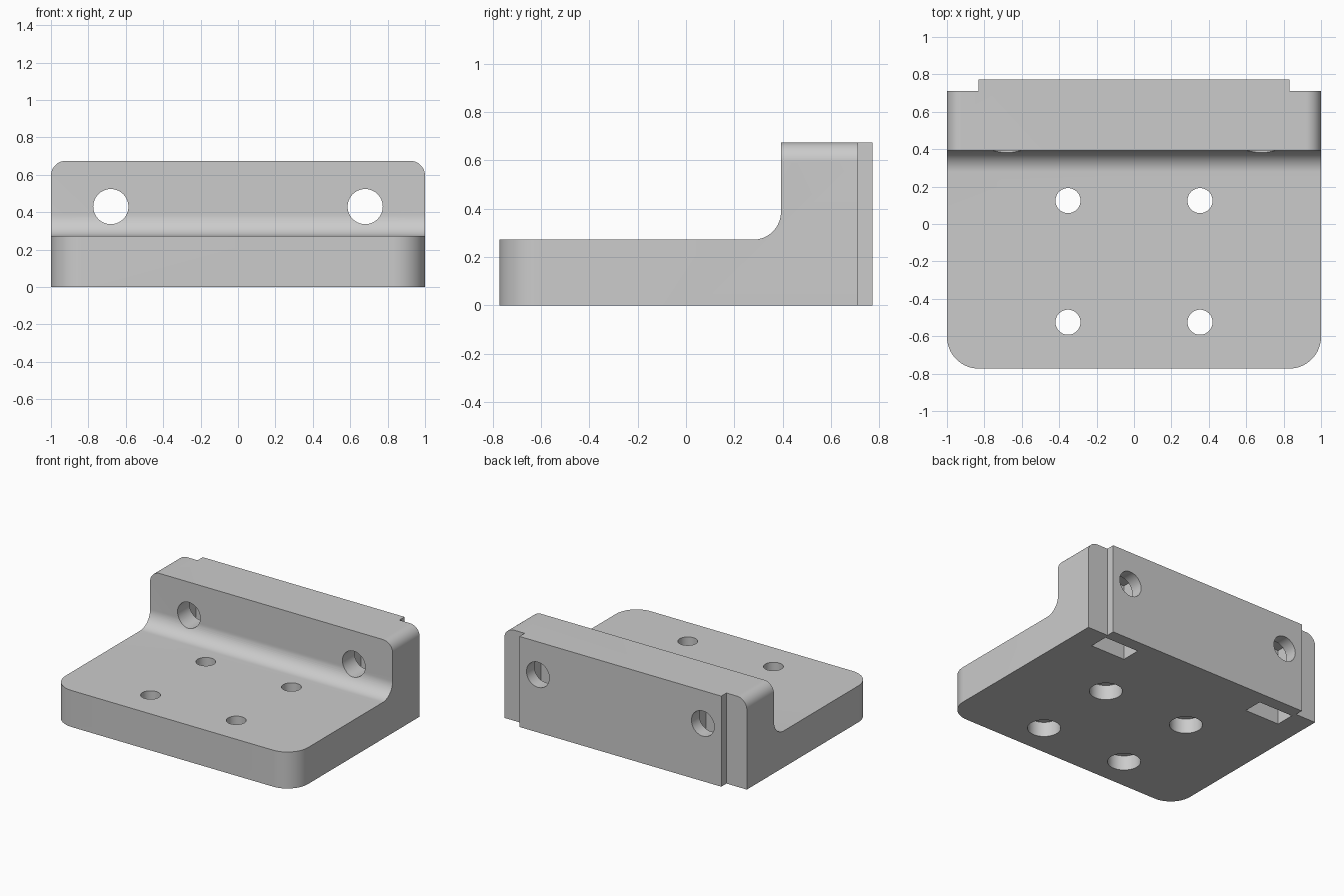
import bpy
import bmesh
from math import cos, sin, pi, radians
from mathutils import Vector

cube = bpy.data.objects.get("Cube")
if cube:
    bpy.data.objects.remove(cube, do_unlink=True)

grey = bpy.data.materials.new("light grey")
grey.use_nodes = True
grey.diffuse_color = (0.6, 0.6, 0.6, 1)
grey.node_tree.nodes["Principled BSDF"].inputs["Base Color"].default_value = (0.6, 0.6, 0.6, 1)

# Overall sizes
DEPTH = 0.773        # half of the y extent
BASE_TOP = 0.272
WALL_TOP = 0.675
WALL_FRONT = 0.393
HOLE_X, HOLE_Z = 0.68, 0.43


def arc(cx, cy, r, start, end, steps=16):
    """Points on an arc, angles in degrees."""
    angles = [radians(start + (end - start) * i / steps) for i in range(steps + 1)]
    return [(cx + r * cos(a), cy + r * sin(a)) for a in angles]


def prism(name, outline, axis, low, high):
    """Extrude a 2D outline along x, y or z."""
    place = {"x": lambda u, v, w: (w, u, v),
             "y": lambda u, v, w: (u, w, v),
             "z": lambda u, v, w: (u, v, w)}[axis]
    bm = bmesh.new()
    face = bm.faces.new([bm.verts.new(place(u, v, low)) for u, v in outline])
    out = bmesh.ops.extrude_face_region(bm, geom=[face])
    moved = [g for g in out["geom"] if isinstance(g, bmesh.types.BMVert)]
    bmesh.ops.translate(bm, verts=moved, vec=Vector(place(0, 0, high - low)))
    bmesh.ops.recalc_face_normals(bm, faces=bm.faces)
    mesh = bpy.data.meshes.new(name)
    bm.to_mesh(mesh)
    bm.free()
    mesh.materials.append(grey)
    obj = bpy.data.objects.new(name, mesh)
    bpy.context.collection.objects.link(obj)
    return obj


def combine(target, tool, operation):
    """Apply a boolean and remove the tool."""
    tool.hide_render = True
    mod = target.modifiers.new("cut", "BOOLEAN")
    mod.operation, mod.object, mod.solver = operation, tool, "EXACT"
    bpy.context.view_layer.objects.active = target
    bpy.ops.object.modifier_apply(modifier=mod.name)
    bpy.data.objects.remove(tool, do_unlink=True)


def bore(x, y, r, axis, low, high):
    """Round hole cutter."""
    return prism("bore", arc(x, y, r, 0, 360, 48)[:-1], axis, low, high)


# L-shaped side profile with a fillet at the foot of the wall
r = 0.115
side = [(-DEPTH, 0), (DEPTH, 0), (DEPTH, WALL_TOP), (WALL_FRONT, WALL_TOP)]
side += arc(WALL_FRONT - r, BASE_TOP + r, r, 0, -90)
side += [(-DEPTH, BASE_TOP)]
bracket = prism("angle_bracket", side, "x", -1, 1)

# Plan: rounded front corners and a raised pad on the back
r, pad, step = 0.17, 0.832, 0.712
plan = arc(-1 + r, -DEPTH + r, r, 180, 270) + arc(1 - r, -DEPTH + r, r, 270, 360)
plan += [(1, step), (pad, step), (pad, DEPTH), (-pad, DEPTH), (-pad, step), (-1, step)]
combine(bracket, prism("plan", plan, "z", -1, 1), "INTERSECT")

# Rounded top corners of the wall
r = 0.08
front = [(-1, 0), (1, 0)]
front += arc(1 - r, WALL_TOP - r, r, 0, 90) + arc(-1 + r, WALL_TOP - r, r, 90, 180)
combine(bracket, prism("front", front, "y", -1, 1), "INTERSECT")

for s in (-1, 1):
    # Wall hole with a nut slot open to the underside
    combine(bracket, bore(s * HOLE_X, HOLE_Z, 0.094, "y", 0.2, 1), "DIFFERENCE")
    x0, x1 = s * HOLE_X - 0.142, s * HOLE_X + 0.142
    slot = [(x0, 0.535), (x1, 0.535), (x1, 0.68), (x0, 0.68)]
    combine(bracket, prism("slot", slot, "z", -0.1, HOLE_Z + 0.142), "DIFFERENCE")
    # Base holes, counterbored from below
    for y in (0.125, -0.525):
        combine(bracket, bore(s * 0.353, y, 0.067, "z", -0.1, 1), "DIFFERENCE")
        combine(bracket, bore(s * 0.353, y, 0.112, "z", -0.1, 0.11), "DIFFERENCE")

bpy.ops.object.select_all(action="DESELECT")
bracket.select_set(True)
bpy.context.view_layer.objects.active = bracket
bpy.ops.object.shade_smooth_by_angle(angle=radians(30))
